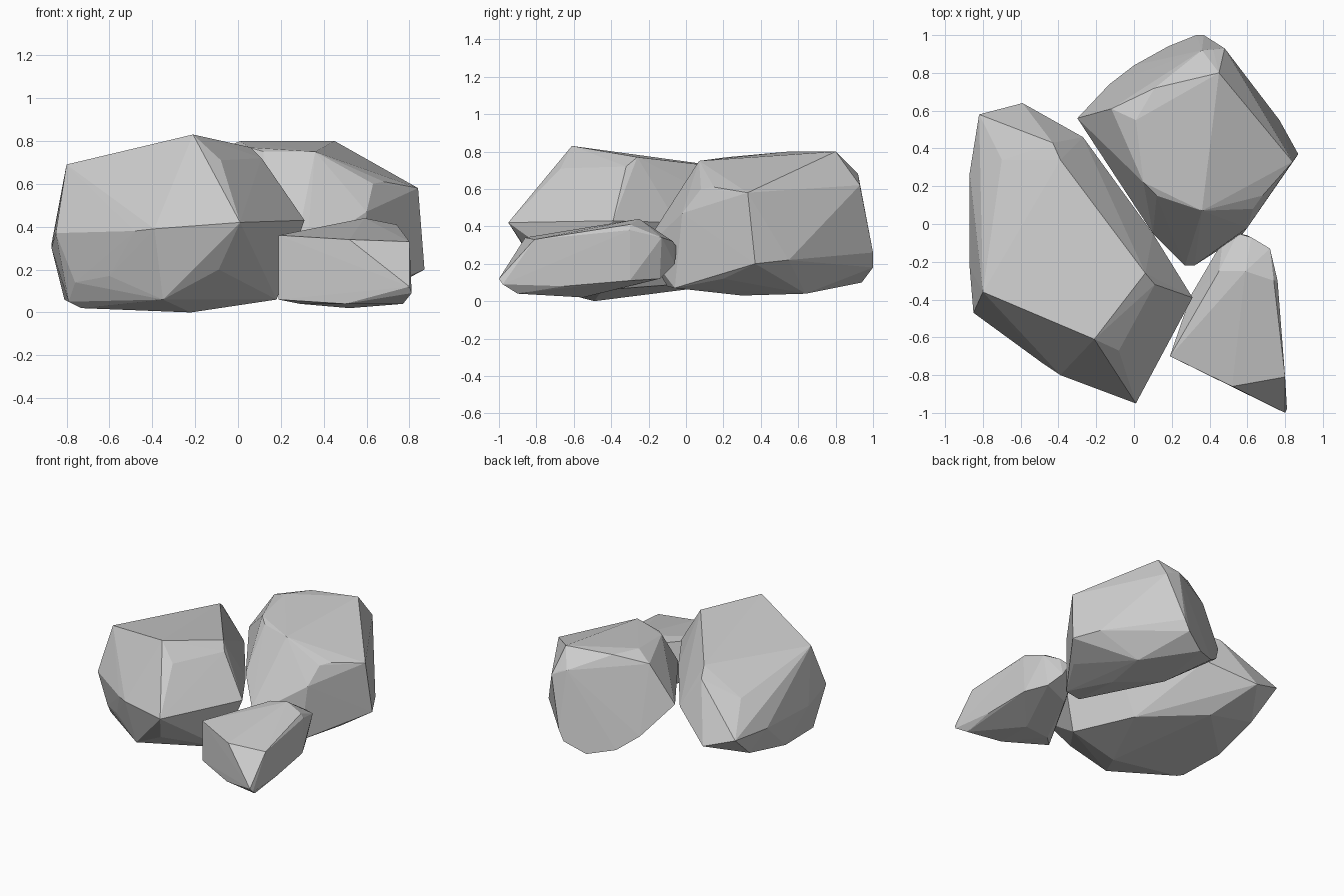
import bpy, bmesh


def rock(name, corners):
    """Flat-faced boulder: the hull wrapped around a few corner points."""
    bm = bmesh.new()
    for c in corners:
        bm.verts.new(c)
    res = bmesh.ops.convex_hull(bm, input=bm.verts)
    loose = [g for g in res["geom_interior"] if isinstance(g, bmesh.types.BMVert)]
    bmesh.ops.delete(bm, geom=loose, context='VERTS')
    bmesh.ops.recalc_face_normals(bm, faces=bm.faces)
    mesh = bpy.data.meshes.new(name)
    bm.to_mesh(mesh)
    bm.free()
    obj = bpy.data.objects.new(name, mesh)
    bpy.context.collection.objects.link(obj)
    return obj


# Large left boulder: top, waist, underside
rock("left_boulder", [
    (-.21, -.61, .83), (-.80, -.36, .69), (-.08, -.67, .71), (.06, -.26, .77),
    (.11, -.32, .72), (-.39, .34, .70), (-.43, .43, .64), (-.70, .34, .53),
    (.31, -.39, .43), (.01, -.95, .42), (-.39, -.80, .39), (-.48, -.74, .38),
    (-.85, -.47, .37), (-.87, -.23, .30), (-.87, .27, .32), (-.27, .46, .40),
    (.10, -.05, .42), (-.59, .64, .25), (-.82, .58, .33),
    (-.79, -.40, .05), (-.73, -.40, .02), (-.76, -.48, .14), (-.60, -.60, .17),
    (-.35, -.72, .06), (-.22, -.49, .0), (-.09, -.80, .20), (.18, -.45, .06),
    (-.78, .35, .14), (-.45, .30, .10), (-.05, -.05, .09), (-.81, -.04, .06)])

# Back right boulder
rock("back_boulder", [
    (.45, .80, .80), (.37, .79, .79), (.11, .72, .79), (.01, .55, .80),
    (.36, .07, .75), (.05, .22, .77), (.12, .15, .75), (-.12, .61, .74),
    (.36, .92, .68), (.42, .92, .66), (.48, .93, .62), (.84, .33, .58),
    (.68, .15, .61), (.63, .08, .60), (.60, -.02, .47), (-.30, .56, .46),
    (.87, .37, .20), (.77, .55, .22), (.72, .20, .12), (.57, -.06, .07),
    (.42, -.10, .08), (.32, -.22, .28), (.27, -.22, .30), (.10, -.05, .45),
    (.37, 1.0, .26), (.33, 1.0, .18), (.18, .94, .10), (.0, .84, .14),
    (-.13, .74, .24), (.50, .64, .04), (.45, .30, .03), (.30, .10, .09),
    (.10, .45, .10)])

# Small front boulder
rock("front_boulder", [
    (.19, -.70, .36), (.52, -.86, .34), (.80, -1.0, .12), (.81, -.98, .09),
    (.80, -.81, .33), (.61, -.83, .33), (.74, -.30, .41), (.59, -.25, .44),
    (.45, -.25, .41), (.76, -.30, .38), (.72, -.13, .34), (.62, -.07, .32),
    (.55, -.05, .29), (.60, -.06, .20), (.47, -.09, .27), (.30, -.38, .25),
    (.19, -.70, .06), (.29, -.60, .04), (.50, -.85, .04), (.77, -.90, .04),
    (.52, -.55, .02), (.78, -.65, .08), (.75, -.30, .11), (.67, -.14, .12),
    (.45, -.22, .10)])
